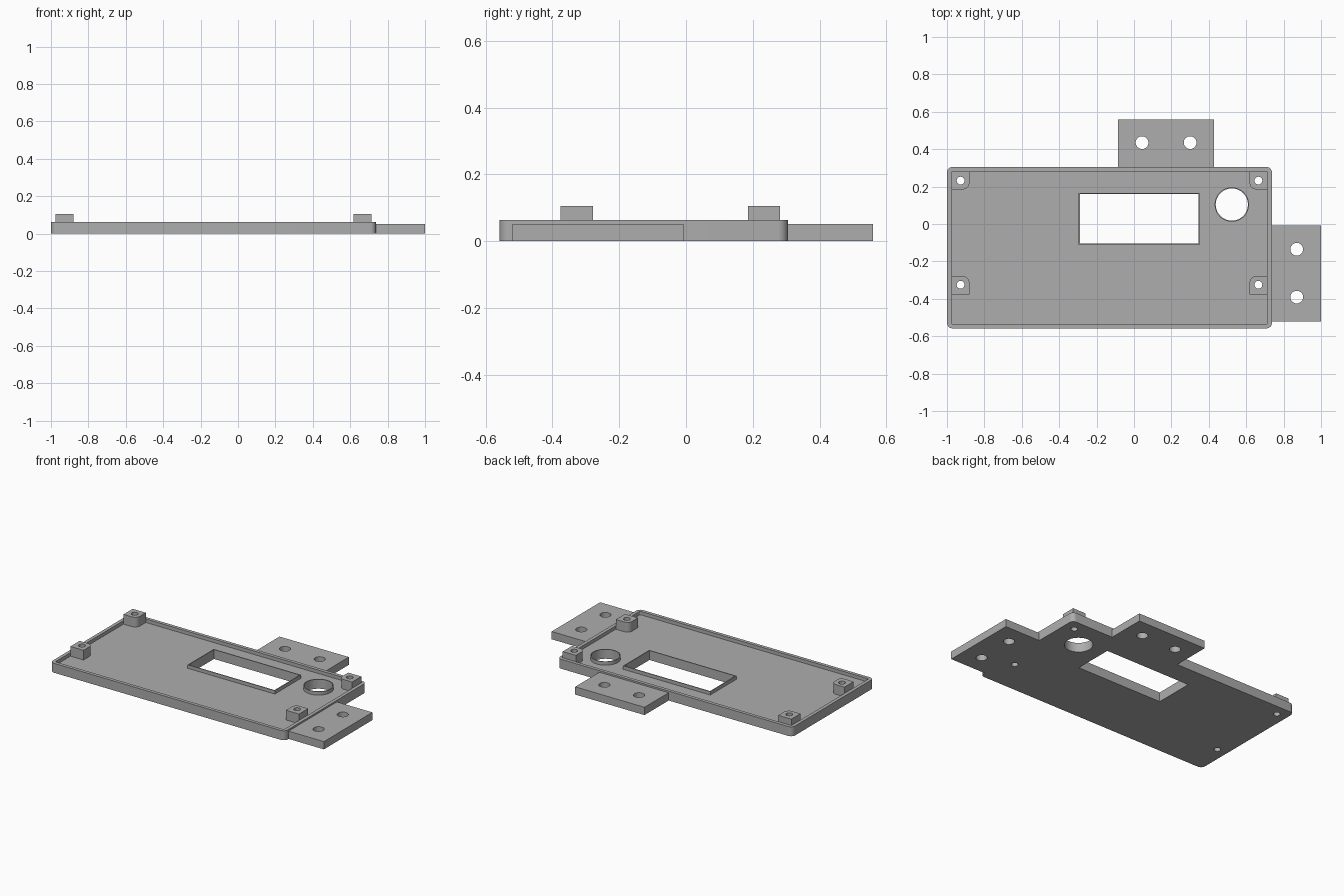
import bpy
import bmesh
from math import cos, sin, pi, radians

default = bpy.data.objects.get("Cube")
if default:
    bpy.data.objects.remove(default, do_unlink=True)

grey = bpy.data.materials.new("plain grey")
grey.use_nodes = True
GREY = (0.42, 0.42, 0.42, 1)
grey.diffuse_color = GREY
grey.node_tree.nodes["Principled BSDF"].inputs["Base Color"].default_value = GREY


def rect(x0, x1, y0, y1, radii=(0, 0, 0, 0), steps=8):
    """Rectangle outline; corner radii run right-back, left-back, left-front, right-front."""
    points = []
    corners = ((x1, y1, -1, -1), (x0, y1, 1, -1), (x0, y0, 1, 1), (x1, y0, -1, 1))
    for i, (x, y, sx, sy) in enumerate(corners):
        r = radii[i]
        if r == 0:
            points.append((x, y))
            continue
        for k in range(steps + 1):
            a = (i + k / steps) * pi / 2
            points.append((x + sx * r + r * cos(a), y + sy * r + r * sin(a)))
    return points


def circle(x, y, r, n=48):
    return [(x + r * cos(2 * pi * k / n), y + r * sin(2 * pi * k / n)) for k in range(n)]


def prism(name, outline, z0, z1):
    bm = bmesh.new()
    face = bm.faces.new([bm.verts.new((x, y, z0)) for x, y in outline])
    top = bmesh.ops.extrude_face_region(bm, geom=[face])["geom"]
    verts = [g for g in top if isinstance(g, bmesh.types.BMVert)]
    bmesh.ops.translate(bm, verts=verts, vec=(0, 0, z1 - z0))
    bmesh.ops.recalc_face_normals(bm, faces=bm.faces)
    mesh = bpy.data.meshes.new(name)
    bm.to_mesh(mesh)
    bm.free()
    mesh.materials.append(grey)
    obj = bpy.data.objects.new(name, mesh)
    bpy.context.collection.objects.link(obj)
    return obj


def finish(obj, cuts):
    """Cut each (outline, z0, z1) out of the part, then smooth its round walls."""
    for outline, z0, z1 in cuts:
        cutter = prism("cutter", outline, z0, z1)
        cutter.hide_render = True
        mod = obj.modifiers.new("cut", 'BOOLEAN')
        mod.operation = 'DIFFERENCE'
        mod.solver = 'EXACT'
        mod.object = cutter
        bpy.ops.object.select_all(action='DESELECT')
        bpy.context.view_layer.objects.active = obj
        obj.select_set(True)
        bpy.ops.object.modifier_apply(modifier=mod.name)
        bpy.data.objects.remove(cutter, do_unlink=True)
    bpy.ops.object.select_all(action='DESELECT')
    bpy.context.view_layer.objects.active = obj
    obj.select_set(True)
    bpy.ops.object.shade_smooth_by_angle(angle=radians(30))


def through(outline):
    return (outline, -0.1, 0.3)


FLOOR, RIM, BOSS, TAB = 0.04, 0.063, 0.105, 0.052
LEFT, RIGHT, FRONT, BACK = -1.0, 0.738, -0.558, 0.305
WALL = 0.023
IN_L, IN_R, IN_F, IN_B = LEFT + WALL, RIGHT - WALL, FRONT + WALL, BACK - WALL
window = rect(-0.29, 0.344, -0.105, 0.16)
dial = circle(0.523, 0.104, 0.086, 64)
screws = [(x, y) for x in (-0.927, 0.665) for y in (-0.325, 0.232)]

# Shallow tray with a rim, window, round opening and screw holes
tray = prism("tray", rect(LEFT, RIGHT, FRONT, BACK, (0.03,) * 4), 0, RIM)
pocket = rect(IN_L, IN_R, IN_F, IN_B, (0.008,) * 4)
finish(tray, [(pocket, FLOOR, 0.3), through(window), through(dial)]
       + [through(circle(x, y, 0.021, 24)) for x, y in screws])

# Thin raised lips around both openings
window_lip = prism("window_lip", rect(-0.296, 0.35, -0.111, 0.166), FLOOR, RIM)
finish(window_lip, [through(window)])
dial_lip = prism("dial_lip", circle(0.523, 0.104, 0.092, 64), FLOOR, RIM)
finish(dial_lip, [through(dial)])

# Corner posts, rounded on the corner facing the middle
for x, y in screws:
    side, end = ("left" if x > 0 else "right"), ("back" if y > 0 else "front")
    r = 0.035
    radii = (r * (x < 0 and y < 0), r * (x > 0 and y < 0),
             r * (x > 0 and y > 0), r * (x < 0 and y > 0))
    x0, x1 = (IN_L, IN_L + 0.097) if x < 0 else (IN_R - 0.097, IN_R)
    y0 = IN_B - 0.097 if y > 0 else -0.376
    post = prism(f"{end}_{side}_post", rect(x0, x1, y0, y0 + 0.097, radii), FLOOR, BOSS)
    finish(post, [through(circle(x, y, 0.021, 24))])

# Mounting tabs, each with two holes
back_tab = prism("back_tab", rect(-0.085, 0.428, BACK, 0.56), 0, TAB)
finish(back_tab, [through(circle(x, 0.435, 0.034)) for x in (0.043, 0.3)])
side_tab = prism("side_tab", rect(RIGHT, 1.0, -0.52, -0.008), 0, TAB)
finish(side_tab, [through(circle(0.87, y, 0.034)) for y in (-0.135, -0.391)])
